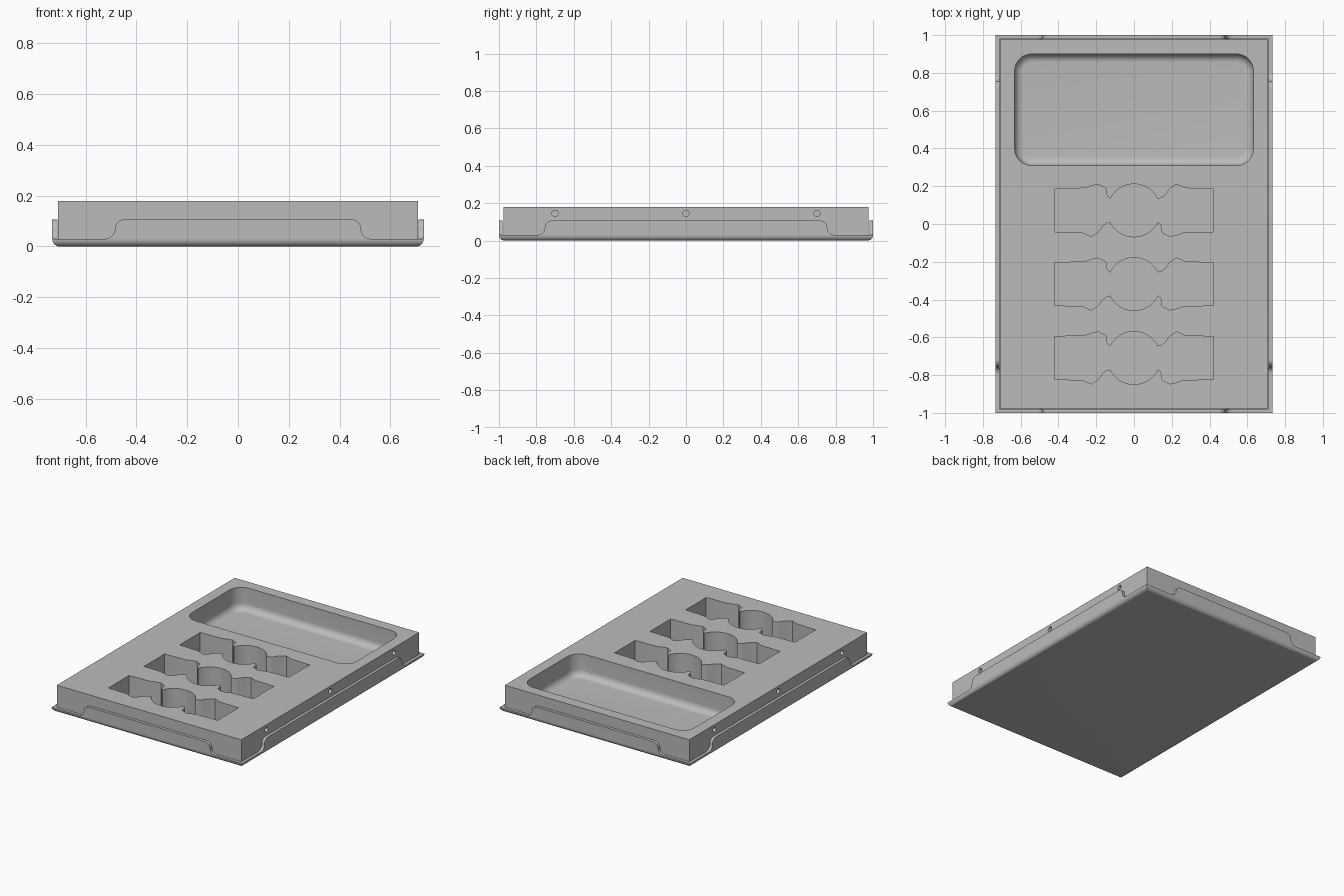
import bpy, bmesh, math
from mathutils import Matrix, Vector

cube = bpy.data.objects.get("Cube")
if cube:
    bpy.data.objects.remove(cube, do_unlink=True)

grey = bpy.data.materials.new("plain_grey")
grey.use_nodes = True
grey.diffuse_color = (0.5, 0.5, 0.5, 1)
grey.node_tree.nodes["Principled BSDF"].inputs["Base Color"].default_value = (0.5, 0.5, 0.5, 1)

HX, HY = 0.732, 1.0       # tray half size
WALL, TOP, FLOOR = 0.02, 0.18, 0.02
RIM, LIP, BEND = 0.03, 0.107, 0.03


def loft(name, rings):
    """Join closed rings of 3D points in order and cap both ends."""
    bm = bmesh.new()
    loops = [[bm.verts.new(p) for p in ring] for ring in rings]
    for a, b in zip(loops, loops[1:]):
        for i in range(len(a)):
            j = (i + 1) % len(a)
            bm.faces.new((a[i], a[j], b[j], b[i]))
    bm.faces.new(loops[0][::-1])
    bm.faces.new(loops[-1])
    bmesh.ops.recalc_face_normals(bm, faces=bm.faces)
    mesh = bpy.data.meshes.new(name)
    bm.to_mesh(mesh)
    bm.free()
    obj = bpy.data.objects.new(name, mesh)
    obj.data.materials.append(grey)
    bpy.context.collection.objects.link(obj)
    return obj


def rect(hx, hy, z):
    return [(-hx, -hy, z), (hx, -hy, z), (hx, hy, z), (-hx, hy, z)]


def round_rect(hx, hy, r, z, cy, steps=8):
    pts = []
    for q, (sx, sy) in enumerate([(1, 1), (-1, 1), (-1, -1), (1, -1)]):
        for k in range(steps + 1):
            a = (q + k / steps) * math.pi / 2
            pts.append((sx * (hx - r) + r * math.cos(a),
                        cy + sy * (hy - r) + r * math.sin(a), z))
    return pts


def select_only(obj):
    bpy.ops.object.select_all(action="DESELECT")
    obj.select_set(True)
    bpy.context.view_layer.objects.active = obj


def smooth(obj):
    select_only(obj)
    bpy.ops.object.shade_smooth_by_angle(angle=math.radians(30))


def cut(obj, cutter):
    mod = obj.modifiers.new("cut", "BOOLEAN")
    mod.operation, mod.solver, mod.object = "DIFFERENCE", "EXACT", cutter
    select_only(obj)
    bpy.ops.object.modifier_apply(modifier=mod.name)
    bpy.data.objects.remove(cutter, do_unlink=True)


# Shallow tray with a rounded bottom edge and mitred corners
rings = []
for k in range(9):
    a = k / 8 * math.pi / 2
    inset = BEND * (1 - math.sin(a))
    rings.append(rect(HX - inset, HY - inset, BEND * (1 - math.cos(a))))
rings += [rect(HX - WALL, HY - WALL, RIM), rect(HX - WALL, HY - WALL, FLOOR)]
tray = loft("tray", rings)
smooth(tray)


# Raised lip on each side, ending in an S curve at both ends
def lip(name, half, out, turn):
    r = (LIP - RIM) / 2
    side = []
    for k in range(9):
        a = k / 8 * math.pi / 2
        side.append((half + r - r * math.sin(a), RIM + r - r * math.cos(a)))
    for k in range(1, 9):
        a = k / 8 * math.pi / 2
        side.append((half - r + r * math.cos(a), RIM + r + r * math.sin(a)))
    outline = side + [(-u, z) for u, z in reversed(side)]
    rot = Matrix.Rotation(turn, 3, "Z")
    smooth(loft(name, [[rot @ Vector((u, -d, z)) for u, z in outline]
                       for d in (out, out - WALL)]))


lip("front_lip", 0.485, HY, 0)
lip("left_lip", 0.755, HX, math.pi / 2)
lip("back_lip", 0.485, HY, math.pi)
lip("right_lip", 0.755, HX, -math.pi / 2)

# Insert block standing in the tray
bx, by = HX - WALL - 0.003, HY - WALL - 0.004
block = loft("insert_block", [rect(bx, by, FLOOR), rect(bx, by, TOP)])

# Large rounded compartment with a curved bottom edge
fillet, base = 0.045, 0.026
rings = [round_rect(0.632, 0.295, 0.09, TOP + 0.05, 0.605)]
for k in range(9):
    a = k / 8 * math.pi / 2
    inset = fillet * (1 - math.cos(a))
    rings.append(round_rect(0.632 - inset, 0.295 - inset, 0.09 - inset,
                            base + fillet * (1 - math.sin(a)), 0.605))
cut(block, loft("compartment_cutter", rings))

# Slots: a round middle, pinched necks and flared rectangular ends
right = [(0.145, 0.066), (0.165, 0.08), (0.19, 0.115), (0.225, 0.138),
         (0.25, 0.128), (0.27, 0.118), (0.42, 0.113)]
left = [(-0.42, 0.113), (-0.26, 0.118), (-0.225, 0.13), (-0.19, 0.138),
        (-0.15, 0.118), (-0.143, 0.075)]
start = math.radians(26)
arc = [(0.14 * math.cos(a), 0.14 * math.sin(a)) for a in
       [math.pi - start - k / 20 * (math.pi - 2 * start) for k in range(21)]]
upper = left + arc + right
outline = upper + [(-x, -y) for x, y in upper]
for cy in (0.072, -0.318, -0.709):
    cut(block, loft("slot_cutter", [[(x, cy + y, z) for x, y in outline]
                                    for z in (0, TOP + 0.05)]))

# Small round holes along both long sides
for sx in (-1, 1):
    for y in (-0.7, 0, 0.7):
        ring = [k / 20 * 2 * math.pi for k in range(20)]
        cut(block, loft("hole_cutter", [[(sx * x, y + 0.017 * math.cos(a), 0.145 + 0.017 * math.sin(a))
                                         for a in ring] for x in (bx - 0.03, bx + 0.05)]))
smooth(block)
